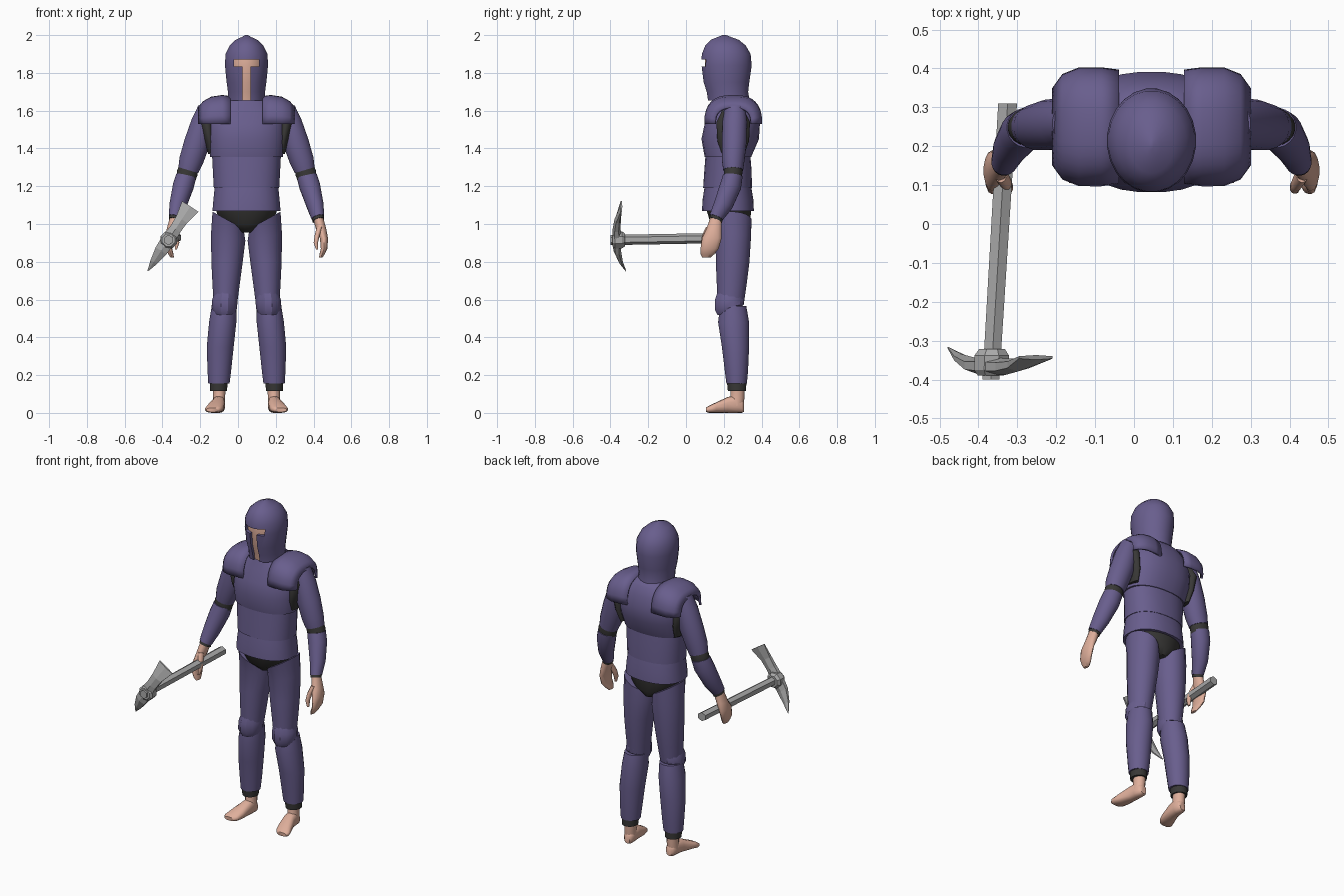
import bpy, bmesh, math
from mathutils import Vector

CX = 0.045  # the body's mirror plane


def material(name, rgb):
    m = bpy.data.materials.new(name)
    m.diffuse_color = (*rgb, 1)
    return m


PURPLE = material("purple_armour", (0.140, 0.112, 0.268))
DARK = material("dark_cloth", (0.040, 0.039, 0.037))
SKIN = material("skin", (0.74, 0.43, 0.33))
STEEL = material("grey_metal", (0.40, 0.40, 0.40))


def finish(ob, angle):
    bpy.ops.object.select_all(action='DESELECT')
    ob.select_set(True)
    bpy.context.view_layer.objects.active = ob
    if angle:
        bpy.ops.object.shade_smooth_by_angle(angle=math.radians(angle))


def skin_sections(name, sections, mat, closed=True, ox=0.0):
    """Join rows of points into a surface; closed rows are capped."""
    bm = bmesh.new()
    rows = [[bm.verts.new(p) for p in s] for s in sections]
    n = len(rows[0])
    for a, b in zip(rows, rows[1:]):
        for i in range(n if closed else n - 1):
            j = (i + 1) % n
            bm.faces.new((a[i], a[j], b[j], b[i]))
    if closed:
        bm.faces.new(rows[0])
        bm.faces.new(rows[-1])
    bmesh.ops.recalc_face_normals(bm, faces=bm.faces)
    me = bpy.data.meshes.new(name)
    bm.to_mesh(me)
    bm.free()
    me.materials.append(mat)
    ob = bpy.data.objects.new(name, me)
    ob.location.x = ox
    bpy.context.collection.objects.link(ob)
    return ob


def mirror(ob):
    ob.modifiers.new("mirror", 'MIRROR').use_mirror_merge = False


def loft(name, rings, mat, n=20, power=2.0, axis='Z', pair=False, angle=50, ox=CX):
    """Rings are (x, y, z, radius_a, radius_b, slope_x, slope_y)."""
    sections = []
    for r in rings:
        x, y, z, ra, rb, sx, sy = (*r, 0, 0)[:7]
        pts = []
        for i in range(n):
            t = 2 * math.pi * (i + 0.5) / n
            c, s = math.cos(t), math.sin(t)
            da = ra * math.copysign(abs(c) ** (2 / power), c)
            db = rb * math.copysign(abs(s) ** (2 / power), s)
            pts.append((x + da, y + db, z + sx * da + sy * db) if axis == 'Z'
                       else (x + da, y, z + db))
        sections.append(pts)
    ob = skin_sections(name, sections, mat, ox=ox)
    if pair:
        mirror(ob)
    finish(ob, angle)
    return ob


# Helmet with a T-shaped opening and the face inside
head = [(0, .225, 1.655, .10, .112), (0, .218, 1.70, .099, .112), (0, .213, 1.75, .106, .123),
        (0, .214, 1.84, .115, .135), (0, .213, 1.90, .112, .130), (0, .209, 1.945, .09, .108),
        (0, .205, 1.975, .058, .075), (0, .203, 1.99, .025, .035), (0, .203, 2.0, .006, .01)]
helmet = loft("helmet", head, PURPLE, n=24, angle=0)
for half_w, z0, z1 in ((.065, 1.833, 1.87), (.022, 1.60, 1.85)):
    bpy.ops.mesh.primitive_cube_add(size=1, location=(CX, .075, (z0 + z1) / 2))
    cut = bpy.context.object
    cut.scale = (2 * half_w, .25, z1 - z0)
    cut.hide_render = True
    mod = helmet.modifiers.new("cut", 'BOOLEAN')
    mod.operation, mod.object, mod.solver = 'DIFFERENCE', cut, 'EXACT'
    finish(helmet, 0)
    bpy.ops.object.modifier_apply(modifier=mod.name)
    bpy.data.objects.remove(cut)
finish(helmet, 40)
loft("face", [(x, y, z, a * .88, b * .86) for x, y, z, a, b in head[:6]], SKIN)

# Torso plates
loft("chest_plate", [(0, .222, 1.355, .193, .124), (0, .234, 1.45, .205, .153),
                     (0, .245, 1.53, .205, .147), (0, .25, 1.60, .185, .125),
                     (0, .248, 1.65, .13, .105), (0, .24, 1.672, .09, .09)],
     PURPLE, n=28, power=2.3)
loft("waist_plate", [(0, .22, 1.19, .174, .130), (0, .222, 1.28, .179, .126),
                     (0, .222, 1.38, .184, .118)], PURPLE, n=28, power=2.3)
loft("hip_plate", [(0, .222, 1.07, .181, .138), (0, .222, 1.13, .176, .135),
                   (0, .222, 1.21, .168, .122)], PURPLE, n=28, power=2.3)
loft("pelvis", [(0, .245, .955, .035, .07), (0, .235, 1.0, .14, .105),
                (0, .225, 1.09, .168, .122)], DARK, n=24)

# Shoulder pads: arched shells over each shoulder
rows = []
for x, ry, rz in ((.085, .140, .140), (.13, .146, .146), (.185, .146, .137),
                  (.225, .130, .115), (.25, .095, .085)):
    row = []
    for i in range(17):
        t = math.pi * i / 16
        c, s = math.cos(t), math.sin(t)
        row.append((x, .25 - ry * math.copysign(abs(c) ** .75, c),
                    1.53 + rz * s ** .75 if 0 < i < 16 else 1.53))
    rows.append(row)
pads = skin_sections("shoulder_pads", rows, PURPLE, closed=False, ox=CX)
mod = pads.modifiers.new("shell", 'SOLIDIFY')
mod.thickness, mod.offset = .014, 0
mirror(pads)
finish(pads, 50)

# Arms
loft("underarms", [(.185, .25, 1.37, .018, .06), (.195, .25, 1.44, .03, .085),
                   (.21, .25, 1.54, .04, .09), (.20, .25, 1.60, .03, .06)], DARK, pair=True)
loft("upper_arms", [(.21, .26, 1.615, .045, .055, .3), (.232, .258, 1.54, .058, .065, .3),
                    (.262, .255, 1.43, .066, .066, .3), (.293, .25, 1.335, .062, .06, .3),
                    (.308, .25, 1.285, .053, .053, .3)], PURPLE, pair=True)
loft("elbow_cuffs", [(.306, .25, 1.30, .050, .048, .25), (.314, .25, 1.27, .055, .049, .22),
                     (.32, .247, 1.24, .051, .047, .2)], DARK, pair=True)
loft("forearms", [(.319, .248, 1.255, .053, .052, .22, -.1), (.335, .236, 1.20, .054, .055, .25, -.25),
                  (.363, .197, 1.10, .044, .047, .27, -.37),
                  (.378, .160, 1.035, .034, .035, .27, -.37)], PURPLE, pair=True)
loft("wrist_bands", [(.377, .163, 1.04, .031, .033, .27, -.37),
                     (.38, .157, 1.02, .031, .033, .27, -.37)], DARK, pair=True)
loft("hands", [(.378, .16, 1.035, .026, .029, .27, -.3), (.396, .148, .97, .028, .041),
               (.410, .137, .925, .022, .052), (.411, .125, .87, .018, .048),
               (.400, .114, .84, .014, .036), (.393, .108, .822, .009, .022)],
     SKIN, n=14, pair=True)
loft("thumbs", [(.388, .130, .985, .017, .024), (.374, .105, .94, .014, .02),
                (.367, .094, .90, .012, .016), (.374, .088, .865, .006, .009)],
     SKIN, n=10, pair=True)

# Legs
loft("thighs", [(.098, .24, 1.02, .083, .108, .55), (.097, .25, .93, .092, .095, .2),
                (.103, .247, .80, .084, .090), (.108, .242, .68, .073, .080),
                (.112, .236, .57, .062, .070)], PURPLE, pair=True)
loft("knee_pads", [(.116, .228, .535, .058, .062, 0, .3), (.117, .229, .56, .070, .078, 0, .2),
                   (.115, .231, .60, .069, .080), (.111, .235, .632, .062, .070, 0, -.1)],
     PURPLE, n=12, pair=True, angle=30)
loft("shins", [(.119, .25, .565, .066, .070), (.126, .252, .48, .073, .083),
               (.139, .262, .35, .072, .073), (.144, .267, .22, .063, .062),
               (.146, .268, .155, .057, .055)], PURPLE, pair=True)
loft("ankle_cuffs", [(.147, .268, .165, .048, .052), (.148, .270, .115, .045, .049)],
     DARK, pair=True)
loft("ankles", [(.145, .273, .13, .034, .037), (.145, .272, .08, .033, .037),
                (.146, .262, .04, .033, .044)], SKIN, n=14, pair=True)
loft("feet", [(.143, .308, .032, .018, .026), (.144, .295, .036, .029, .036),
              (.146, .26, .046, .034, .046), (.150, .22, .042, .036, .042),
              (.164, .16, .028, .045, .028), (.176, .122, .019, .045, .019),
              (.180, .105, .016, .032, .011)], SKIN, n=14, power=2.5, axis='Y', pair=True)

# Pickaxe held in one hand: handle, collar and curved blade
loft("pick_handle", [(-.325, .31, .928, .028, .027), (-.368, -.40, .915, .025, .027)],
     STEEL, n=6, axis='Y', angle=0, ox=0)
loft("pick_collar", [(-.365, -.322, .916, .036, .036), (-.366, -.338, .916, .048, .048),
                     (-.367, -.375, .915, .048, .048), (-.368, -.390, .915, .036, .036)],
     STEEL, n=8, axis='Y', angle=0, ox=0)
along, across = Vector((.55, 0, .835)), Vector((.835, 0, -.55))
sections = []
for t, w, y, h in ((-.198, .002, -.318, .002), (-.14, .020, -.345, .011), (-.07, .034, -.364, .020),
                   (0, .037, -.366, .024), (.07, .031, -.367, .021), (.13, .034, -.362, .017),
                   (.212, .052, -.343, .006)):
    c = Vector((-.369, y, .916)) + along * t
    sections.append([c + across * w * a + Vector((0, h * b, 0)) for a, b in
                     ((-1, -.5), (0, -1), (1, -.5), (1, .5), (0, 1), (-1, .5))])
skin_sections("pick_blade", sections, STEEL)
